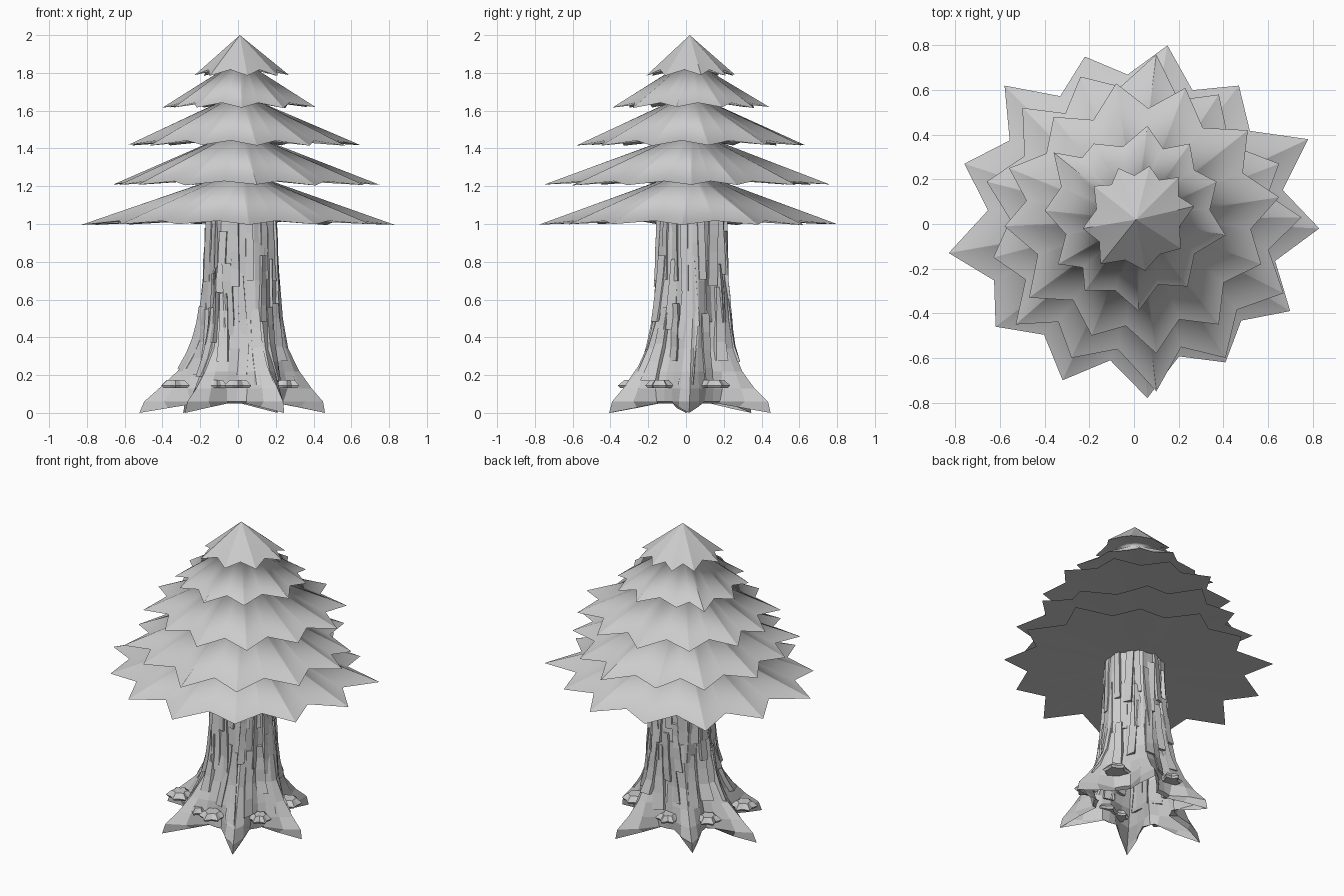
import bpy, bmesh, math, random
from mathutils import Vector

if "Cube" in bpy.data.objects:
    bpy.data.objects.remove(bpy.data.objects["Cube"])

random.seed(4)
CX, CY = 0.01, 0.02


def make_object(name, bm, fix=True):
    if fix:
        bmesh.ops.recalc_face_normals(bm, faces=bm.faces)
    me = bpy.data.meshes.new(name)
    bm.to_mesh(me)
    bm.free()
    ob = bpy.data.objects.new(name, me)
    bpy.context.collection.objects.link(ob)
    return ob


def lerp_table(table, z):
    for a, b in zip(table, table[1:]):
        if z <= b[0]:
            t = max(0, (z - a[0]) / (b[0] - a[0]))
            return [p + (q - p) * t for p, q in zip(a[1:], b[1:])]
    return table[-1][1:]


# Foliage tier: pleated star skirt with an underside; the neck curls out under the tier above
def tier(name, rim_z, top_z, neck, hole, lift, tips):
    bm = bmesh.new()
    c = Vector((CX, CY, 0))
    rim = []
    for i, t in enumerate(tips):
        n = tips[(i + 1) % len(tips)]
        tip = Vector((t[0], t[1], rim_z + random.uniform(-.003, .003)))
        mid = Vector(((t[0] + n[0]) / 2, (t[1] + n[1]) / 2, 0))
        notch = c + (mid - c) * random.uniform(.82, .87)
        notch.z = rim_z + lift
        rim += [tip, notch]

    def ring(r, z):
        out = []
        for p in rim:
            d = Vector((p.x - CX, p.y - CY, 0)).normalized()
            out.append(bm.verts.new((CX + d.x * r, CY + d.y * r, z)))
        return out

    edge = [bm.verts.new(p) for p in rim]
    inner = ring(hole, rim_z + .03)
    count = len(edge)
    if neck:
        upper, curl = ring(neck, top_z), ring(neck + .05, top_z - .003)
    else:
        apex = bm.verts.new((CX, CY, top_z))
    for i in range(count):
        j = (i + 1) % count
        bm.faces.new((edge[j], edge[i], inner[i], inner[j]))
        if neck:
            bm.faces.new((edge[i], edge[j], upper[j], upper[i]))
            bm.faces.new((upper[i], upper[j], curl[j], curl[i]))
        else:
            bm.faces.new((edge[i], edge[j], apex))
    # soft shading inside each pleat, hard ridges and hard rim
    for f in bm.faces:
        f.smooth = True
    for i in range(count):
        bm.edges.get((edge[i], edge[(i + 1) % count])).smooth = False
        if i % 2 == 0:
            bm.edges.get((edge[i], upper[i] if neck else apex)).smooth = False
    make_object(name, bm, False)


tier("foliage_tier_1", .997, 1.24, .13, .13, .02, [
    (.83, -.02), (.78, .38), (.47, .62), (.15, .80), (-.22, .75), (-.58, .62), (-.76, .27),
    (-.83, -.13), (-.62, -.46), (-.32, -.70), (.06, -.78), (.41, -.62), (.70, -.39)])
tier("foliage_tier_2", 1.207, 1.445, .13, .18, .02, [
    (.75, .03), (.65, .27), (.38, .58), (.10, .76), (-.24, .66), (-.50, .52), (-.66, .19),
    (-.63, -.15), (-.53, -.45), (-.28, -.60), (.10, -.75), (.41, -.60), (.67, -.31)])
tier("foliage_tier_3", 1.417, 1.645, .11, .18, .025, [
    (.65, .12), (.51, .42), (.23, .61), (-.08, .63), (-.36, .48), (-.56, .25),
    (-.58, -.01), (-.47, -.33), (-.19, -.50), (.10, -.58), (.38, -.45), (.57, -.18)])
tier("foliage_tier_4", 1.617, 1.818, .09, .16, .025, [
    (.41, -.05), (.37, .19), (.25, .36), (.06, .44), (-.18, .36), (-.36, .32),
    (-.40, .06), (-.34, -.18), (-.22, -.30), (.02, -.39), (.24, -.28)])
tier("foliage_tier_5", 1.787, 2.0, 0, .12, .03, [
    (.27, .08), (.20, .21), (.07, .26), (-.07, .25), (-.18, .17), (-.23, -.02),
    (-.15, -.18), (.05, -.21), (.21, -.11)])

# Trunk profile: height, radius along root ridges, radius in the hollows, ridge half angle
PROFILE = [(0, .475, .23, 15), (.06, .46, .25, 19), (.13, .39, .245, 23), (.22, .315, .23, 27),
           (.34, .25, .2, 30), (.5, .215, .185, 30), (.7, .195, .175, 30),
           (.9, .185, .17, 30), (1.1, .18, .165, 30)]
# Root direction and length factor
ROOTS = [(2, .97), (65, 1.04), (130, .95), (180, 1.1), (235, 1.03), (301, 1.0)]


def trunk_point(deg, z, offset=0.0):
    ridge, hollow, half = lerp_table(PROFILE, z)
    off, length = min(((abs((deg - a + 180) % 360 - 180), f) for a, f in ROOTS))
    w = max(0, 1 - off / half)
    length = 1 + (length - 1) * max(0, 1 - z / .4)
    r = hollow + (ridge * length - hollow) * w + offset
    lift = .05 * (1 - w) * max(0, 1 - z / .06)
    a = math.radians(deg)
    k = min(1, z / .5)
    return Vector((.018 * k + r * math.cos(a), .028 * k + r * math.sin(a), z + lift))


# Trunk with flaring roots, open underneath
bm = bmesh.new()
angles = []
for i, (a, f) in enumerate(ROOTS):
    b = ROOTS[(i + 1) % 6][0] + (360 if i == 5 else 0)
    angles += [a + (b - a) * t for t in (0, .14, .32, .5, .68, .86)]
rings = []
for z in (0, .06, .13, .22, .34, .5, .7, .9, 1.04):
    amp = .009 if z > .1 else 0
    rings.append([bm.verts.new(trunk_point(a, z, random.uniform(-amp, amp))) for a in angles])
n = len(angles)
for lo, hi in zip(rings, rings[1:]):
    for i in range(n):
        j = (i + 1) % n
        bm.faces.new((lo[i], lo[j], hi[j], hi[i]))
make_object("trunk", bm, False)

# Bark: overlapping raised strips running up the trunk, tilted to one side or the other
bm = bmesh.new()
for k in range(48):
    a0 = (k % 16) * 360 / 16 + (k // 16) * 7.5 + random.uniform(-4, 4)
    z0 = (.2, .42, .66)[k // 16] + random.uniform(-.06, .08)
    z1 = min(1.04, z0 + random.uniform(.3, .42))
    lean, wide = random.uniform(-8, 8), random.uniform(6, 9)
    left, right = random.sample((.002, .02, .012), 2)
    prev = None
    for s in range(5):
        t = s / 4
        z, a = z0 + (z1 - z0) * t, a0 + lean * t
        out = random.uniform(-.003, .003)
        sec = [bm.verts.new(trunk_point(a + d * wide, z, o))
               for d, o in ((-1, -.012), (-.85, left + out), (.85, right + out), (1, -.012))]
        if prev:
            for i in range(3):
                bm.faces.new((prev[i], prev[i + 1], sec[i + 1], sec[i]))
        else:
            bm.faces.new(sec[::-1])
        prev = sec
    bm.faces.new(prev)
make_object("bark_strips", bm, False)


# Shelf fungus: small jagged star discs tucked between the roots
def fungus(name, x, y, r):
    bm = bmesh.new()
    layers = []
    count = 12
    jag = [random.uniform(.95, 1.1) if i % 2 else random.uniform(.68, .78) for i in range(count)]
    for scale, z in ((.85, .132), (1, .145), (.6, .175)):
        layers.append([bm.verts.new((x + r * scale * j * math.cos(math.tau * i / count),
                                     y + r * scale * j * math.sin(math.tau * i / count), z))
                       for i, j in enumerate(jag)])
    for lo, hi in zip(layers, layers[1:]):
        for i in range(count):
            j = (i + 1) % count
            bm.faces.new((lo[i], lo[j], hi[j], hi[i]))
    bm.faces.new(layers[0][::-1])
    bm.faces.new(layers[-1])
    make_object(name, bm)


SPOTS = [(.0, -.27, .085), (-.11, -.26, .055), (.26, -.14, .07), (.27, .15, .085),
         (-.33, -.14, .08), (-.27, .15, .08), (-.06, .27, .075), (.27, .01, .05)]
for i, s in enumerate(SPOTS):
    fungus("shelf_fungus_%d" % (i + 1), *s)
